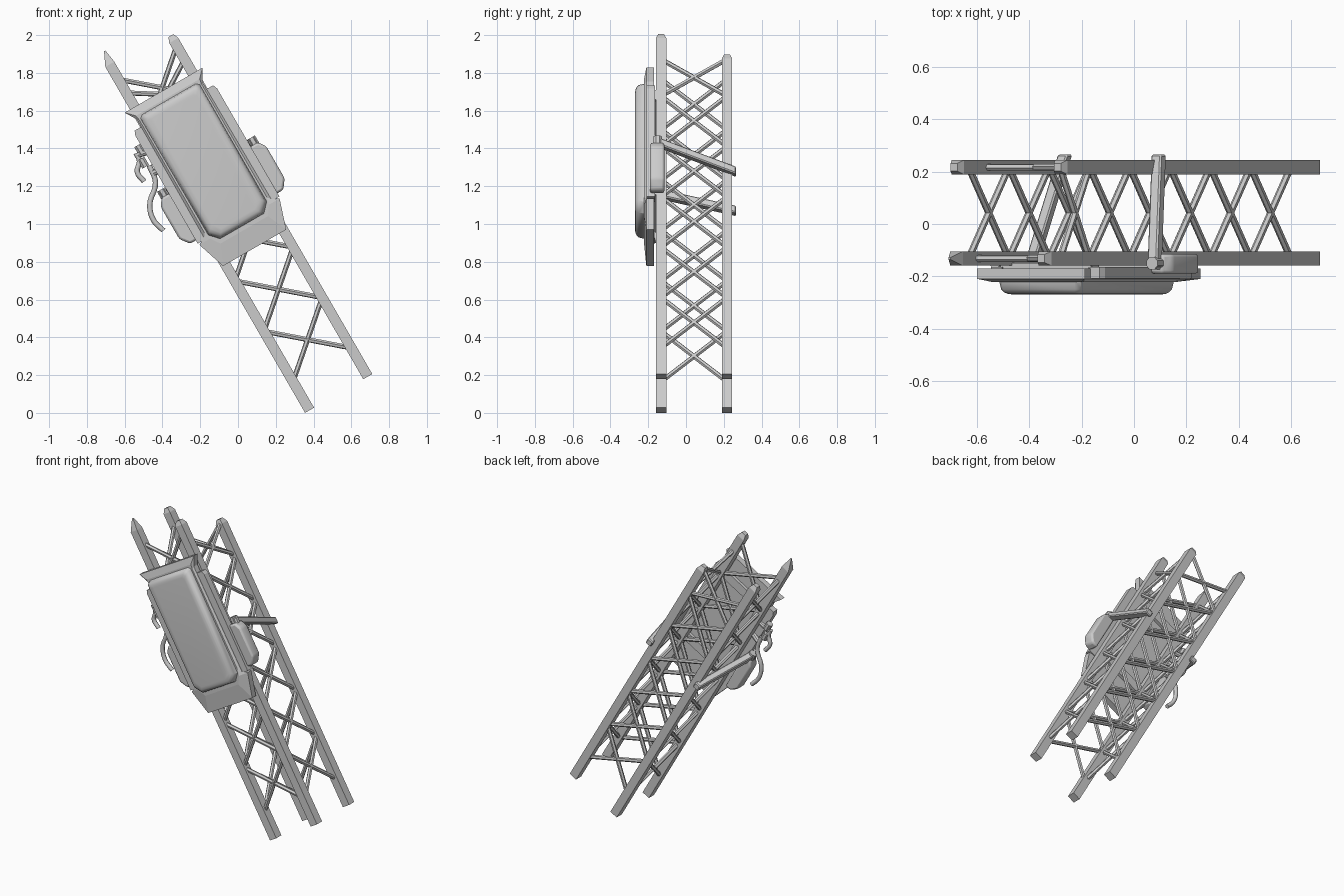
import bpy, bmesh, math
from mathutils import Vector

if "Cube" in bpy.data.objects:
    bpy.data.objects.remove(bpy.data.objects["Cube"])

U = Vector((-0.5, 0, 0.866))      # along the leaning mast
V = Vector((0.866, 0, 0.5))       # across the mast
O = Vector((0.533, 0, 0.103))     # foot of the mast


def L(s, t, y):
    """Mast coordinates to world."""
    return O + U * s + V * t + Vector((0, y, 0))


def finish(name, bm, bevel=0, segments=1, smooth=False):
    bmesh.ops.recalc_face_normals(bm, faces=bm.faces)
    me = bpy.data.meshes.new(name)
    bm.to_mesh(me)
    bm.free()
    ob = bpy.data.objects.new(name, me)
    bpy.context.collection.objects.link(ob)
    if bevel:
        m = ob.modifiers.new("Bevel", 'BEVEL')
        m.width, m.segments = bevel, segments
        m.limit_method = 'ANGLE'
    if smooth:
        bpy.ops.object.select_all(action='DESELECT')
        ob.select_set(True)
        bpy.context.view_layer.objects.active = ob
        bpy.ops.object.shade_smooth_by_angle(angle=math.radians(40))
    return ob


def loft(bm, rings):
    """Join equal rings of world points and cap both ends."""
    vs = [[bm.verts.new(p) for p in r] for r in rings]
    n = len(vs[0])
    for a, b in zip(vs, vs[1:]):
        for i in range(n):
            bm.faces.new((a[i], a[(i + 1) % n], b[(i + 1) % n], b[i]))
    bm.faces.new(vs[0])
    bm.faces.new(vs[-1])


def plate(name, outline, y0, y1, **kw):
    bm = bmesh.new()
    loft(bm, [[L(s, t, y) for s, t in outline] for y in (y0, y1)])
    return finish(name, bm, **kw)


def rod(bm, a, b, r, sides=6):
    d = (b - a).normalized()
    p = d.cross(Vector((0.3, 0.9, 0.2))).normalized()
    q = d.cross(p)
    loft(bm, [[c + r * (p * math.cos(k) + q * math.sin(k))
               for k in (math.tau * i / sides for i in range(sides))] for c in (a, b)])


def mirrored(half):
    """Full outline from its right half, listed top to bottom."""
    return half + [(s, -t) for s, t in reversed(half)]


# Four mast rails with tapered tops
T, YF, YB, H = 0.178, -0.132, 0.217, 0.0275


def rail(name, t, y, length, taper, tip, shift=0):
    bm = bmesh.new()
    rings = []
    for s, h, dt in ((0, H, 0), (length - taper, H, 0), (length, H * tip, shift)):
        rings.append([L(s, t + dt + a * h, y + b * h) for a, b in ((-1, -1), (1, -1), (1, 1), (-1, 1))])
    loft(bm, rings)
    finish(name, bm)


rail("front_left_rail", -T, YF, 2.19, 0.075, 0.15, 0.012)
rail("front_right_rail", T, YF, 2.085, 0.03, 0.55)
rail("back_left_rail", -T, YB, 2.135, 0.03, 0.55)
rail("back_right_rail", T, YB, 1.96, 0.03, 0.55)

# Crossed lattice braces on all four mast faces
corners = [(-T, YF), (T, YF), (T, YB), (-T, YB)]
names = ["front", "right", "back", "left"]
for i, nm in enumerate(names):
    (t0, y0), (t1, y1) = corners[i], corners[(i + 1) % 4]
    bm = bmesh.new()
    for c in range(6):
        lo, hi = 0.175 + c * 0.308, 0.175 + (c + 1) * 0.308
        if nm in ("right", "back") and c == 5:
            hi = min(hi, 1.94)
        rod(bm, L(lo, t0, y0), L(hi, t1, y1), 0.0135)
        rod(bm, L(lo, t1, y1), L(hi, t0, y0), 0.0135)
    finish(nm + "_braces", bm)

# Housing frame with sloped bezel and flared ends
outer = mirrored([(1.854, 0.238), (1.79, 0.2), (1.07, 0.205), (1.05, 0.245), (0.89, 0.193)])
inner = mirrored([(1.81, 0.195), (1.78, 0.19), (1.09, 0.19), (1.05, 0.18), (1.0, 0.145)])
bm = bmesh.new()
loft(bm, [[L(s, t, -0.17) for s, t in outer], [L(s, t, -0.21) for s, t in outer],
          [L(s, t, -0.222) for s, t in inner]])
finish("housing_frame", bm)

# Rounded raised cover
cover = mirrored([(1.80, 0.165), (1.785, 0.182), (1.07, 0.18), (1.022, 0.135)])
rings = []
for y, k in ((-0.215, 1.0), (-0.25, 0.985), (-0.262, 0.965), (-0.268, 0.94), (-0.27, 0.9)):
    inset = (1 - k) * 0.5
    rings.append([L(1.41 + (s - 1.41) * (1 - inset / 0.39 * 0.9), t * (1 - inset / 0.18 * 0.9), y)
                  for s, t in cover])
bm = bmesh.new()
loft(bm, rings)
finish("raised_cover", bm, smooth=True)

# Mounting pads between housing and rails
for s in (1.1, 1.68):
    plate("mounting_pad", [(s, -0.2), (s, 0.2), (s + 0.06, 0.2), (s + 0.06, -0.2)], -0.175, -0.15)

# Side plates, pods, knobs and support arms, mirrored across the mast
for side, k in (("right", 1), ("left", -1)):
    plate(side + "_plate", [(1.745, k * 0.19), (1.745, k * 0.24), (1.72, k * 0.25),
                            (1.06, k * 0.25), (1.06, k * 0.19)], -0.208, -0.165)
    plate(side + "_pod", [(1.365, k * 0.24), (1.365, k * 0.295), (1.325, k * 0.322), (1.13, k * 0.322),
                          (1.08, k * 0.285), (1.08, k * 0.24)], -0.19, -0.115,
          bevel=0.012, segments=2, smooth=True)
    bm = bmesh.new()
    rod(bm, L(1.35, k * 0.275, -0.15), L(1.405, k * 0.275, -0.15), 0.026, 8)
    finish(side + "_knob", bm)
    bm = bmesh.new()
    a, b = Vector((1.385, k * 0.275, -0.17)), Vector((1.235, k * 0.207, 0.265))
    loft(bm, [[L(p.x + ds, p.y + dt, p.z) for ds, dt in
               ((-0.022, -0.022), (-0.022, 0.022), (0.022, 0.022), (0.022, -0.022))] for p in (a, b)])
    finish(side + "_support_arm", bm, bevel=0.006)

# Hose fittings on the left edge
bm = bmesh.new()
for s, t in ((1.67, -0.265), (1.60, -0.285)):
    rod(bm, L(s, t, -0.15), L(s - 0.05, t, -0.15), 0.022, 8)
rod(bm, L(1.625, -0.29, -0.15), L(1.605, -0.2, -0.17), 0.016, 8)
rod(bm, L(1.50, -0.265, -0.15), L(1.50, -0.2, -0.17), 0.018, 8)
finish("hose_fittings", bm)


# Flexible hoses
def hose(name, pts, r):
    cu = bpy.data.curves.new(name, 'CURVE')
    cu.dimensions = '3D'
    cu.bevel_depth, cu.bevel_resolution, cu.resolution_u = r, 2, 6
    cu.use_fill_caps = True
    sp = cu.splines.new('BEZIER')
    sp.bezier_points.add(len(pts) - 1)
    for bp, (x, y, z) in zip(sp.bezier_points, pts):
        bp.co = (x, y, z)
        bp.handle_left_type = bp.handle_right_type = 'AUTO'
    bpy.context.collection.objects.link(bpy.data.objects.new(name, cu))


hose("long_hose", [(-0.47, -0.15, 1.31), (-0.437, -0.15, 1.22), (-0.467, -0.15, 1.10),
                   (-0.447, -0.15, 1.02), (-0.395, -0.15, 0.965)], 0.014)
hose("short_hose", [(-0.54, -0.15, 1.375), (-0.522, -0.15, 1.335), (-0.533, -0.15, 1.275),
                    (-0.497, -0.15, 1.225)], 0.014)
